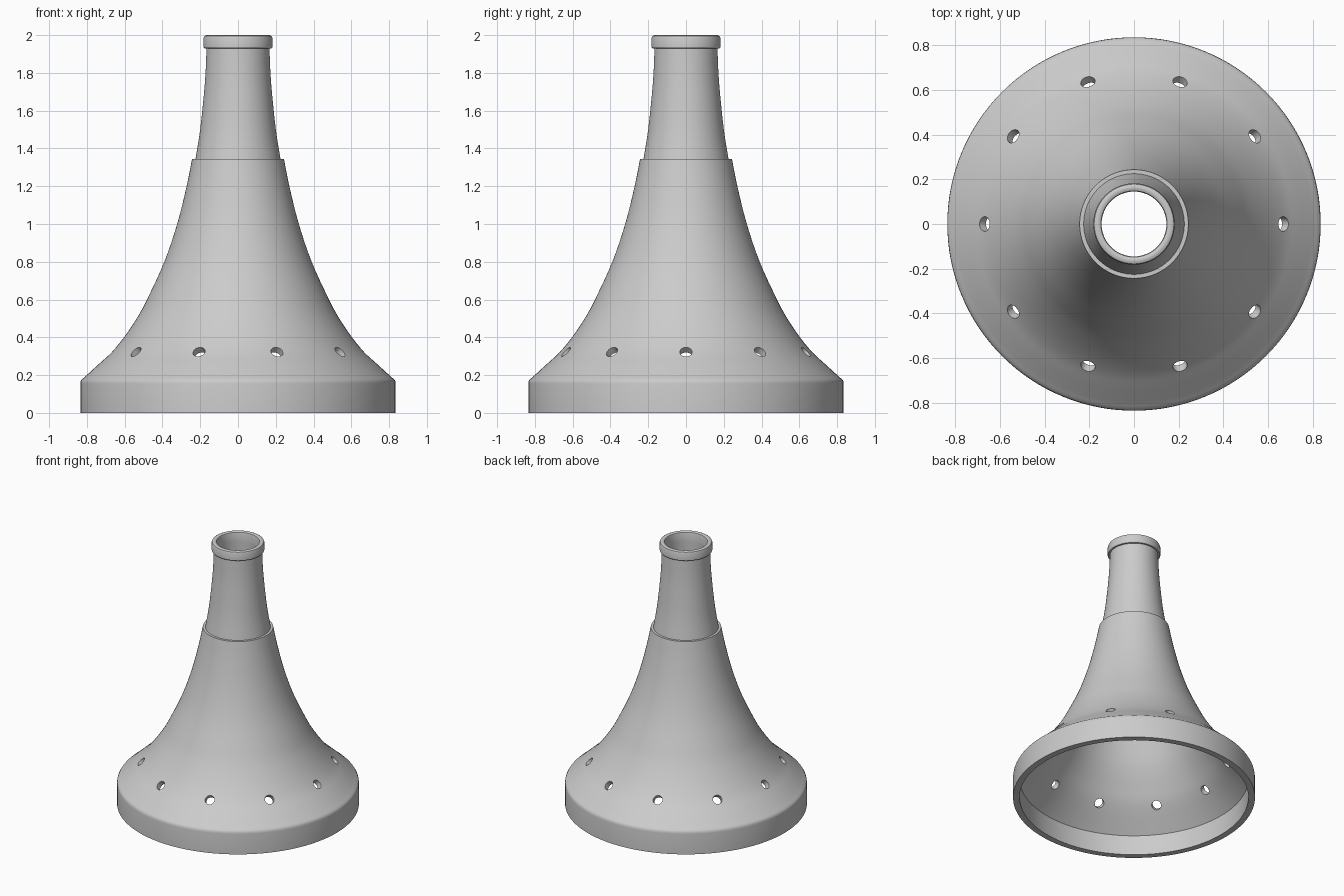
import bpy
import bmesh
from math import pi, cos, sin
from mathutils import Matrix, Vector

if "Cube" in bpy.data.objects:
    bpy.data.objects.remove(bpy.data.objects["Cube"], do_unlink=True)

SEGMENTS = 128

grey = bpy.data.materials.new("plain grey")
grey.use_nodes = True
grey.diffuse_color = (0.6, 0.6, 0.6, 1)
grey.node_tree.nodes["Principled BSDF"].inputs["Base Color"].default_value = grey.diffuse_color


def smooth_curve(points, steps=4):
    """Catmull-Rom curve through (radius, height) points."""
    p = [Vector(q) for q in points]
    p = [2 * p[0] - p[1]] + p + [2 * p[-1] - p[-2]]
    out = []
    for a, b, c, d in zip(p, p[1:], p[2:], p[3:]):
        for i in range(steps):
            t = i / steps
            out.append(0.5 * (2 * b + (c - a) * t + (2 * a - 5 * b + 4 * c - d) * t ** 2
                              + (3 * b - a - 3 * c + d) * t ** 3))
    return [tuple(q) for q in out] + [tuple(points[-1])]


def mesh_object(name, bm):
    mesh = bpy.data.meshes.new(name)
    bm.to_mesh(mesh)
    bm.free()
    obj = bpy.data.objects.new(name, mesh)
    bpy.context.collection.objects.link(obj)
    mesh.materials.append(grey)
    return obj


def lathe(name, profile):
    """Spin a closed (radius, height) outline around the z axis."""
    bm = bmesh.new()
    verts = [bm.verts.new((r, 0, z)) for r, z in profile]
    edges = [bm.edges.new((v, verts[i - 1])) for i, v in enumerate(verts)]
    bmesh.ops.spin(bm, geom=verts + edges, cent=(0, 0, 0), axis=(0, 0, 1),
                   angle=2 * pi, steps=SEGMENTS)
    bmesh.ops.remove_doubles(bm, verts=bm.verts, dist=0.0001)
    bmesh.ops.recalc_face_normals(bm, faces=bm.faces)
    return mesh_object(name, bm)


def smooth(obj):
    bpy.ops.object.select_all(action="DESELECT")
    obj.select_set(True)
    bpy.context.view_layer.objects.active = obj
    bpy.ops.object.shade_smooth_by_angle(angle=pi / 6)


# Flared bell with a straight foot band and a hollow inside
bell_outer = smooth_curve([(0.815, 0.187), (0.735, 0.26), (0.67, 0.32), (0.6, 0.405),
                           (0.53, 0.51), (0.477, 0.61), (0.39, 0.8), (0.322, 1.0),
                           (0.272, 1.2), (0.243, 1.345)])
bell_inner = smooth_curve([(0.2, 1.345), (0.233, 1.2), (0.282, 1.0), (0.35, 0.8),
                           (0.437, 0.6), (0.49, 0.5), (0.565, 0.39), (0.64, 0.295),
                           (0.79, 0.15)])
foot_edge = [(0.835, 0), (0.835, 0.155), (0.833, 0.168), (0.827, 0.178)]
bell = lathe("bell", foot_edge + bell_outer + bell_inner + [(0.79, 0)])

# Ring of ten round vent holes, drilled square to the slope
bm = bmesh.new()
for i in range(10):
    a = i * pi / 5
    direction = Vector((0.72 * cos(a), 0.72 * sin(a), 0.69))
    centre = Vector((0.665 * cos(a), 0.665 * sin(a), 0.32))
    turn = Matrix.Translation(centre) @ direction.to_track_quat("Z", "X").to_matrix().to_4x4()
    bmesh.ops.create_cone(bm, cap_ends=True, segments=24, radius1=0.033, radius2=0.033,
                          depth=0.2, matrix=turn)
drills = mesh_object("vent_drills", bm)
drills.hide_render = True
cut = bell.modifiers.new("vents", "BOOLEAN")
cut.operation = "DIFFERENCE"
cut.solver = "EXACT"
cut.object = drills
bpy.context.view_layer.objects.active = bell
bpy.ops.object.modifier_apply(modifier=cut.name)
bpy.data.objects.remove(drills, do_unlink=True)

# Slim tapering neck
neck_outer = smooth_curve([(0.225, 1.345), (0.203, 1.48), (0.187, 1.62),
                           (0.173, 1.78), (0.166, 1.94)])
neck_inner = smooth_curve([(0.145, 1.94), (0.15, 1.78), (0.163, 1.62),
                           (0.179, 1.48), (0.2, 1.345)])
neck = lathe("neck", neck_outer + neck_inner)

# Rounded collar around the mouth
collar = lathe("mouth_collar", [(0.145, 1.93), (0.178, 1.93), (0.182, 1.936), (0.182, 1.985),
                                (0.178, 1.995), (0.168, 2.0), (0.157, 2.0),
                                (0.148, 1.995), (0.145, 1.985)])

for part in (bell, neck, collar):
    smooth(part)
